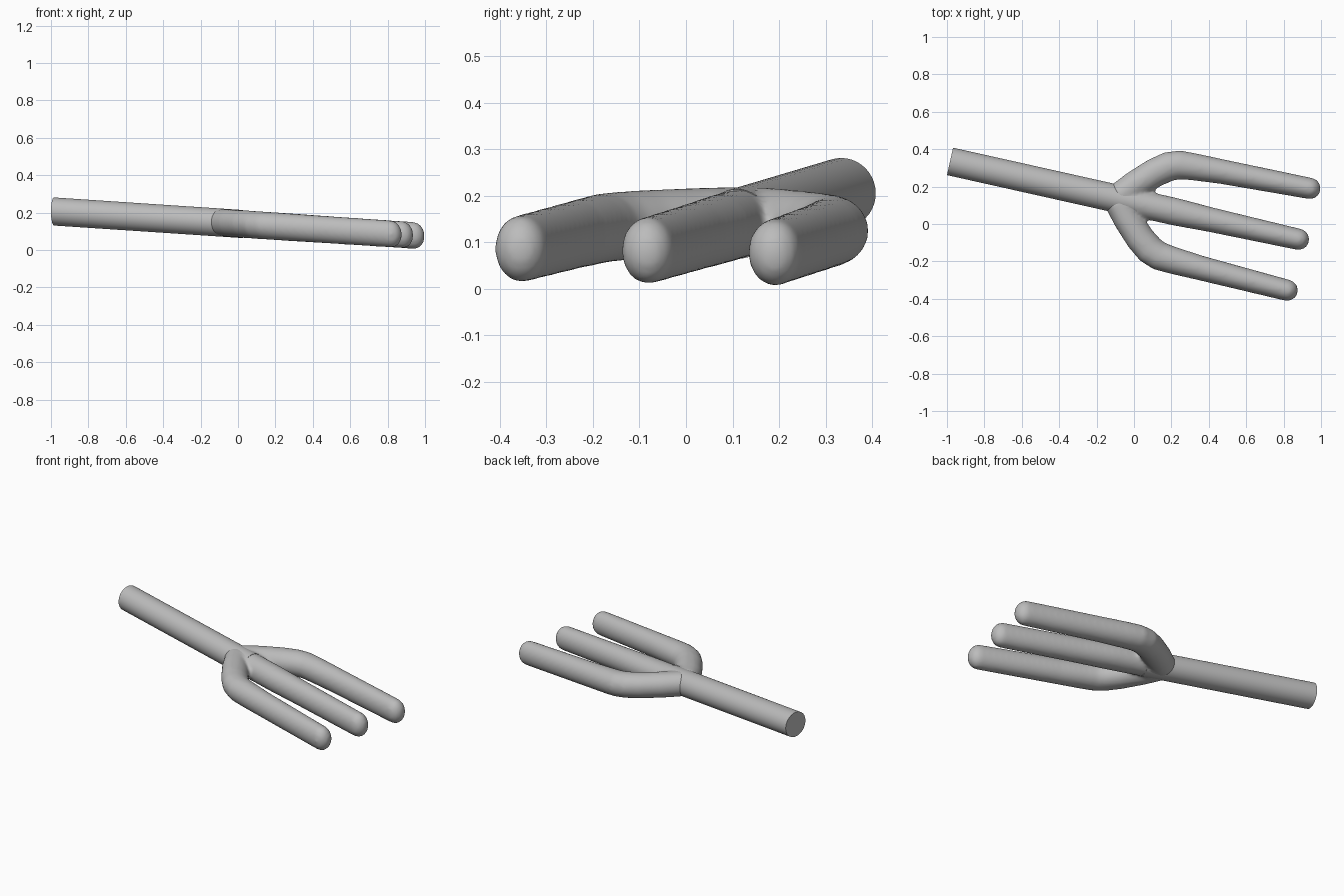
import bpy, bmesh, math
from mathutils import Vector

if "Cube" in bpy.data.objects:
    bpy.data.objects.remove(bpy.data.objects["Cube"])

YAW = math.radians(12.6)   # fork turned in plan
AXIS = 0.112               # sideways position of the fork's centre line
SIDES = 40

steel = bpy.data.materials.new("plain grey")
steel.diffuse_color = (0.5, 0.5, 0.5, 1)
steel.use_nodes = True
steel.node_tree.nodes["Principled BSDF"].inputs["Base Color"].default_value = steel.diffuse_color


def place(u, v, h):
    """Fork coordinates (along, across, up) to the tilted, turned position."""
    v += AXIS
    x = u * math.cos(YAW) + v * math.sin(YAW)
    y = -u * math.sin(YAW) + v * math.cos(YAW)
    return Vector((x, y, 0.1405 - 0.0665 * x + h))


def sweep(bm, stations, caps=True):
    """Loft ellipses through (along, across, half width, half height)."""
    rings = []
    n = len(stations)
    for i, (u, v, w, h) in enumerate(stations):
        a, b = stations[max(i - 1, 0)], stations[min(i + 1, n - 1)]
        d = Vector((b[0] - a[0], b[1] - a[1])).normalized()
        ring = []
        for k in range(SIDES):
            t = 2 * math.pi * k / SIDES
            s = w * math.cos(t)
            ring.append(bm.verts.new(place(u - d.y * s, v + d.x * s, h * math.sin(t))))
        rings.append(ring)
    for r, q in zip(rings, rings[1:]):
        for k in range(SIDES):
            j = (k + 1) % SIDES
            bm.faces.new((r[k], r[j], q[j], q[k]))
    if caps:
        bm.faces.new(rings[0][::-1])
        bm.faces.new(rings[-1])


def finish(bm, name):
    bmesh.ops.recalc_face_normals(bm, faces=bm.faces)
    mesh = bpy.data.meshes.new(name)
    bm.to_mesh(mesh)
    bm.free()
    mesh.materials.append(steel)
    obj = bpy.data.objects.new(name, mesh)
    bpy.context.collection.objects.link(obj)
    bpy.context.view_layer.objects.active = obj
    obj.select_set(True)
    bpy.ops.object.shade_smooth_by_angle(angle=math.radians(40))
    obj.select_set(False)
    return obj


def tip(v, w, h, end=0.934):
    """Rounded end of a tine."""
    out = []
    for i in range(9):
        t = math.radians(i * 10.8)
        c = math.cos(t)
        out.append((end - 0.058 + 0.058 * math.sin(t), v, w * c, h * c))
    return out


# Fork head: middle tine plus two bent outer tines, blended into one skin
bm = bmesh.new()
sweep(bm, [(-0.06, 0, 0.074, 0.074), (0.2, 0, 0.074, 0.074),
           (0.4, 0, 0.066, 0.073)] + tip(0, 0.057, 0.072))
for side in (1, -1):
    path = [(-0.115, 0.008, 0.074, 0.073), (-0.04, 0.094, 0.076, 0.074),
            (0.05, 0.181, 0.078, 0.074), (0.115, 0.229, 0.079, 0.074),
            (0.17, 0.25, 0.077, 0.074), (0.24, 0.256, 0.073, 0.074),
            (0.4, 0.264, 0.066, 0.073)] + tip(0.279, 0.057, 0.072)
    sweep(bm, [(u, side * v, w, h) for u, v, w, h in path])
head = finish(bm, "fork_head")
remesh = head.modifiers.new("blend", 'REMESH')
remesh.mode = 'VOXEL'
remesh.voxel_size = 0.01
remesh.use_smooth_shade = True
relax = head.modifiers.new("relax", 'SMOOTH')
relax.factor = 0.5
relax.iterations = 10

# Hollow handle: outer wall, rim and bore in one closed loft
bm = bmesh.new()
sweep(bm, [(-1.033, 0, 0.075, 0.075), (0.0, 0, 0.075, 0.075)], caps=False)
sweep(bm, [(-1.033, 0, 0.056, 0.056), (0.0, 0, 0.056, 0.056)], caps=False)
edges = [e for e in bm.edges if e.is_boundary]
for near in (True, False):
    rim = [e for e in edges if (e.verts[0].co.x < -0.5) == near]
    bmesh.ops.bridge_loops(bm, edges=rim)
finish(bm, "handle")
